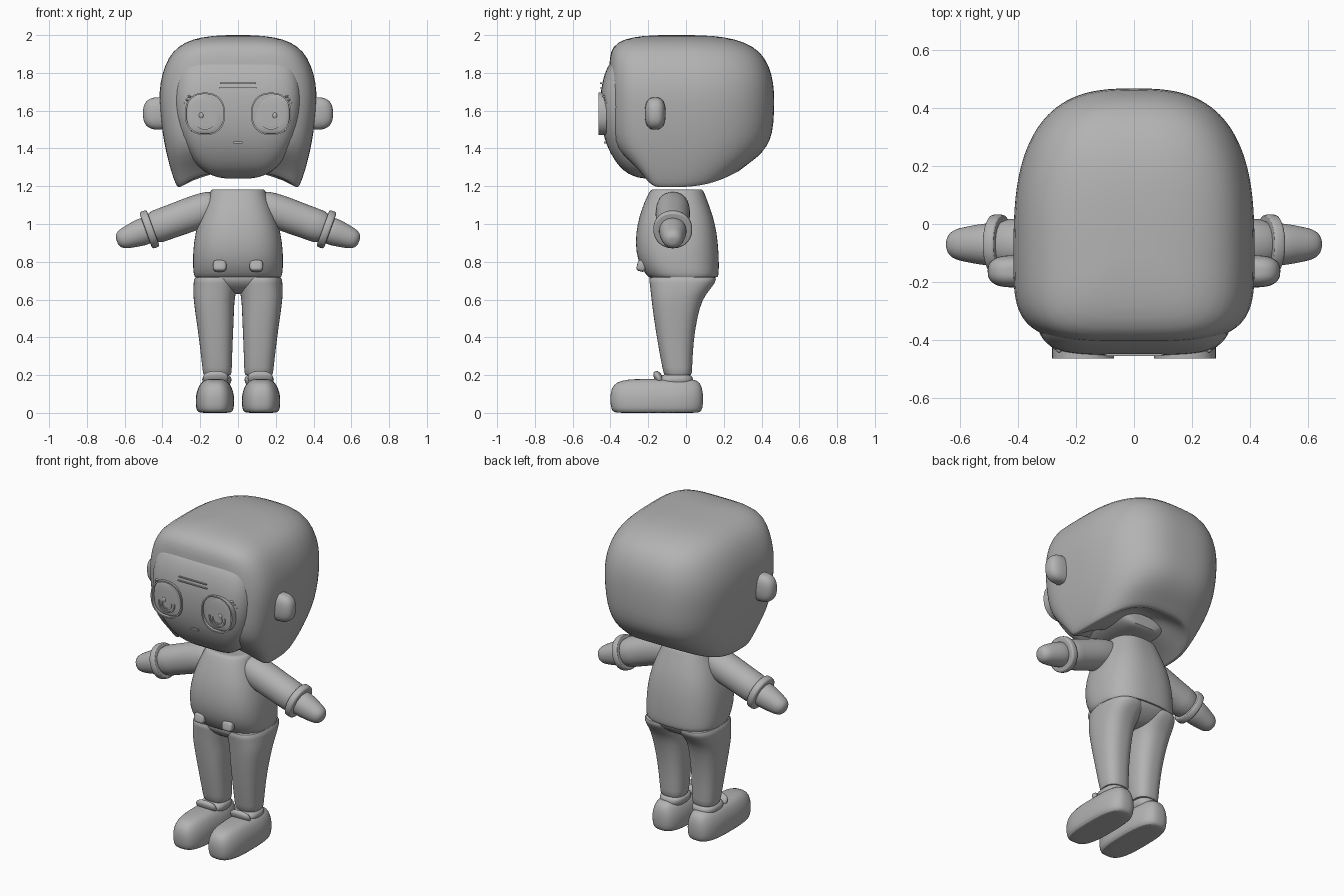
import bpy, bmesh, math
from mathutils import Matrix, Vector

if "Cube" in bpy.data.objects:
    bpy.data.objects.remove(bpy.data.objects["Cube"])

grey = bpy.data.materials.new("plain grey")
grey.use_nodes = True
grey.diffuse_color = (0.45, 0.45, 0.45, 1)
grey.node_tree.nodes["Principled BSDF"].inputs["Base Color"].default_value = grey.diffuse_color


def power(v, n):
    return math.copysign(abs(v) ** (2 / n), v)


def finish(name, bm, mirror=False, subdiv=0, angle=50):
    bmesh.ops.recalc_face_normals(bm, faces=bm.faces)
    mesh = bpy.data.meshes.new(name)
    bm.to_mesh(mesh)
    bm.free()
    obj = bpy.data.objects.new(name, mesh)
    bpy.context.collection.objects.link(obj)
    mesh.materials.append(grey)
    if subdiv:
        obj.modifiers.new("Smooth", "SUBSURF").levels = subdiv
        obj.modifiers["Smooth"].render_levels = subdiv
    if mirror:
        obj.modifiers.new("Mirror", "MIRROR").use_mirror_merge = False
    bpy.ops.object.select_all(action="DESELECT")
    obj.select_set(True)
    bpy.context.view_layer.objects.active = obj
    bpy.ops.object.shade_smooth_by_angle(angle=math.radians(angle))
    return obj


def loft(name, rings, nf=2.5, nb=None, yc=None, arch=None, matrix=None, mirror=False, seg=40, subdiv=1):
    """Rings are (z, centre x, half width, front y, back y); ends are closed."""
    bm = bmesh.new()
    loops = []
    for z, cx, rx, yf, yb in rings:
        mid = (yf + yb) / 2 if yc is None else min(max(yc, yf), yb)
        loop = []
        for i in range(seg):
            a = math.tau * (i + 0.5) / seg
            c, s = math.cos(a), math.sin(a)
            n = nf if s < 0 else (nb or nf)
            x, y = power(c, n), power(s, n)
            lift = arch(z) * (1 - abs(x) ** 3) if arch else 0
            loop.append(bm.verts.new((cx + rx * x, mid + y * (mid - yf if s < 0 else yb - mid), z + lift)))
        loops.append(loop)
    for a, b in zip(loops, loops[1:]):
        for i in range(seg):
            j = (i + 1) % seg
            bm.faces.new((a[i], a[j], b[j], b[i]))
    for loop in (loops[0], loops[-1]):
        hub = bm.verts.new(sum((v.co for v in loop), Vector()) / seg)
        for i in range(seg):
            bm.faces.new((loop[i], loop[(i + 1) % seg], hub))
    if matrix:
        bm.transform(matrix)
    return finish(name, bm, mirror, subdiv)


def pebble(name, centre, radii, n=2.5, mirror=True, tilt=0):
    """Rounded block with superellipse sections."""
    rings = []
    for k in range(1, 12):
        a = math.pi * k / 12
        r = power(math.sin(a), n)
        rings.append((-radii[2] * power(math.cos(a), n), 0, radii[0] * r, -radii[1] * r, radii[1] * r))
    m = Matrix.Translation(centre) @ Matrix.Rotation(tilt, 4, "X")
    return loft(name, rings, nf=n, matrix=m, mirror=mirror, seg=24)


def band(name, centre, outer, inner, y0, y1, start=0, end=math.tau, n=2.3):
    """Flat raised arc lying on the face."""
    bm = bmesh.new()
    steps = 32
    rows = []
    for i in range(steps + 1):
        a = start + (end - start) * i / steps
        c, s = power(math.cos(a), n), power(math.sin(a), n)
        rows.append([bm.verts.new((centre[0] + r[0] * c, y, centre[1] + r[1] * s))
                     for r, y in ((outer, y0), (outer, y1), (inner, y1), (inner, y0))])
    for a, b in zip(rows, rows[1:]):
        for k in range(4):
            bm.faces.new((a[k], a[(k + 1) % 4], b[(k + 1) % 4], b[k]))
    if end - start < 6:
        bm.faces.new(rows[0])
        bm.faces.new(rows[-1])
    else:
        bmesh.ops.remove_doubles(bm, verts=bm.verts, dist=1e-5)
    return finish(name, bm, True, angle=30)


def block(name, centre, size):
    bm = bmesh.new()
    bmesh.ops.create_cube(bm, size=1, matrix=Matrix.Translation(centre) @ Matrix.Diagonal((*size, 1)))
    return finish(name, bm)


# Hair: rounded box with pointed side locks and an arched lower edge
loft("hair", [
    (1.27, 0, .12, -.08, .12), (1.23, 0, .25, -.15, .2), (1.19, 0, .31, -.21, .26),
    (1.195, 0, .322, -.225, .275), (1.24, 0, .342, -.26, .32), (1.3, 0, .36, -.315, .38),
    (1.38, 0, .381, -.38, .43), (1.48, 0, .4, -.402, .46), (1.6, 0, .414, -.407, .468),
    (1.7, 0, .418, -.408, .468), (1.79, 0, .404, -.408, .457), (1.88, 0, .37, -.405, .42),
    (1.94, 0, .32, -.39, .36), (1.98, 0, .24, -.33, .26), (1.996, 0, .14, -.23, .15), (2.0, 0, .06, -.14, .04)],
    nf=4, nb=2.8, yc=-.1, arch=lambda z: max(0, min(.08, (1.48 - z) * .3)) if z < 1.48 else 0, seg=56)

# Face: shallow rounded front standing out of the hair
loft("face", [
    (1.24, 0, .07, -.23, .08), (1.252, 0, .13, -.28, .1), (1.28, 0, .185, -.33, .1),
    (1.33, 0, .238, -.375, .1), (1.42, 0, .29, -.425, .1), (1.52, 0, .325, -.448, .1),
    (1.62, 0, .342, -.455, .1), (1.71, 0, .342, -.452, .1), (1.8, 0, .325, -.432, .1),
    (1.86, 0, .3, -.4, .1), (1.89, 0, .26, -.36, .1)],
    nf=4.5, yc=-.2, seg=48)
pebble("ear", (.415, -.163, 1.585), (.09, .056, .087), 2.6)

# Facial details
pebble("eye", (.175, -.435, 1.583), (.1, .02, .108), 3)
band("eye_outline", (.175, 1.583), (.107, .113), (.099, .105), -.463, -.42)
band("iris_outer", (.175, 1.565), (.057, .065), (.049, .057), -.46, -.44, math.pi, math.tau)
band("iris_inner", (.175, 1.56), (.036, .04), (.029, .033), -.46, -.44, math.pi, math.tau)
pebble("eye_glint", (.195, -.452, 1.575), (.013, .008, .016), 2)
for k in range(3):
    pebble("lash", (.258 + .011 * k, -.43 + .009 * k, 1.675 - .018 * k), (.011, .012, .007), 2)
for z, width in ((1.745, .19), (1.72, .2)):
    block("forehead_line", (0, -.45, z), (width, .01, .006))
block("mouth", (0, -.424, 1.432), (.05, .02, .01))

# Top
loft("torso", [
    (.72, 0, .215, -.18, .155), (.715, 0, .228, -.195, .168), (.735, 0, .236, -.215, .174),
    (.8, 0, .24, -.256, .175), (.9, 0, .236, -.27, .17), (1.0, 0, .215, -.258, .155),
    (1.08, 0, .185, -.235, .13), (1.15, 0, .155, -.205, .103), (1.18, 0, .145, -.188, .092),
    (1.185, 0, .13, -.175, .08), (1.172, 0, .07, -.11, .02)], nf=2.6)
pebble("pocket", (.097, -.235, .778), (.036, .025, .03), 3.5, tilt=-.25)

# Arms run along a tilted axis from the shoulder
arm = Matrix.Translation((.16, -.07, 1.084)) @ Matrix.Rotation(math.radians(110), 4, "Y")


def limb(name, rings):
    loft(name, [(t, 0, r, -r, r) for t, r in rings], nf=2.1, matrix=arm, mirror=True, seg=28)


limb("sleeve", [(-.05, .07), (-.03, .085), (.05, .093), (.15, .09), (.25, .088), (.325, .09)])
limb("cuff", [(.308, .085), (.308, .1), (.314, .104), (.342, .104), (.35, .1), (.35, .07)])
limb("hand", [(.32, .07), (.36, .074), (.4, .069), (.45, .06), (.48, .053), (.5, .042), (.512, .022)])

# Trousers
loft("hips", [(.63, 0, .08, -.11, .06), (.66, 0, .17, -.16, .11), (.69, 0, .222, -.188, .145),
              (.725, 0, .234, -.2, .168), (.73, 0, .2, -.17, .14)])
loft("leg", [
    (.2, .11, .05, -.09, .0), (.197, .11, .074, -.115, .03), (.22, .11, .077, -.122, .032),
    (.37, .116, .087, -.15, .038), (.5, .122, .1, -.17, .058), (.6, .128, .108, -.183, .085),
    (.65, .122, .115, -.188, .125), (.69, .118, .117, -.193, .155), (.72, .116, .117, -.198, .165),
    (.728, .11, .08, -.15, .12)], mirror=True)

# Shoes and ankles
loft("shoe", [
    (0, .122, .06, -.35, .05), (.002, .122, .09, -.383, .075), (.02, .122, .1, -.397, .088),
    (.07, .122, .103, -.402, .092), (.11, .122, .098, -.4, .09), (.15, .122, .082, -.385, .08),
    (.172, .122, .062, -.345, .06), (.18, .122, .035, -.27, .02)], nf=2.9, mirror=True)
loft("ankle", [(.13, .112, .06, -.14, .03), (.17, .112, .08, -.155, .04), (.19, .112, .077, -.145, .035),
               (.205, .112, .06, -.12, .02)], mirror=True)
pebble("tongue", (.118, -.145, .185), (.068, .022, .04), 2.3, tilt=.5)
